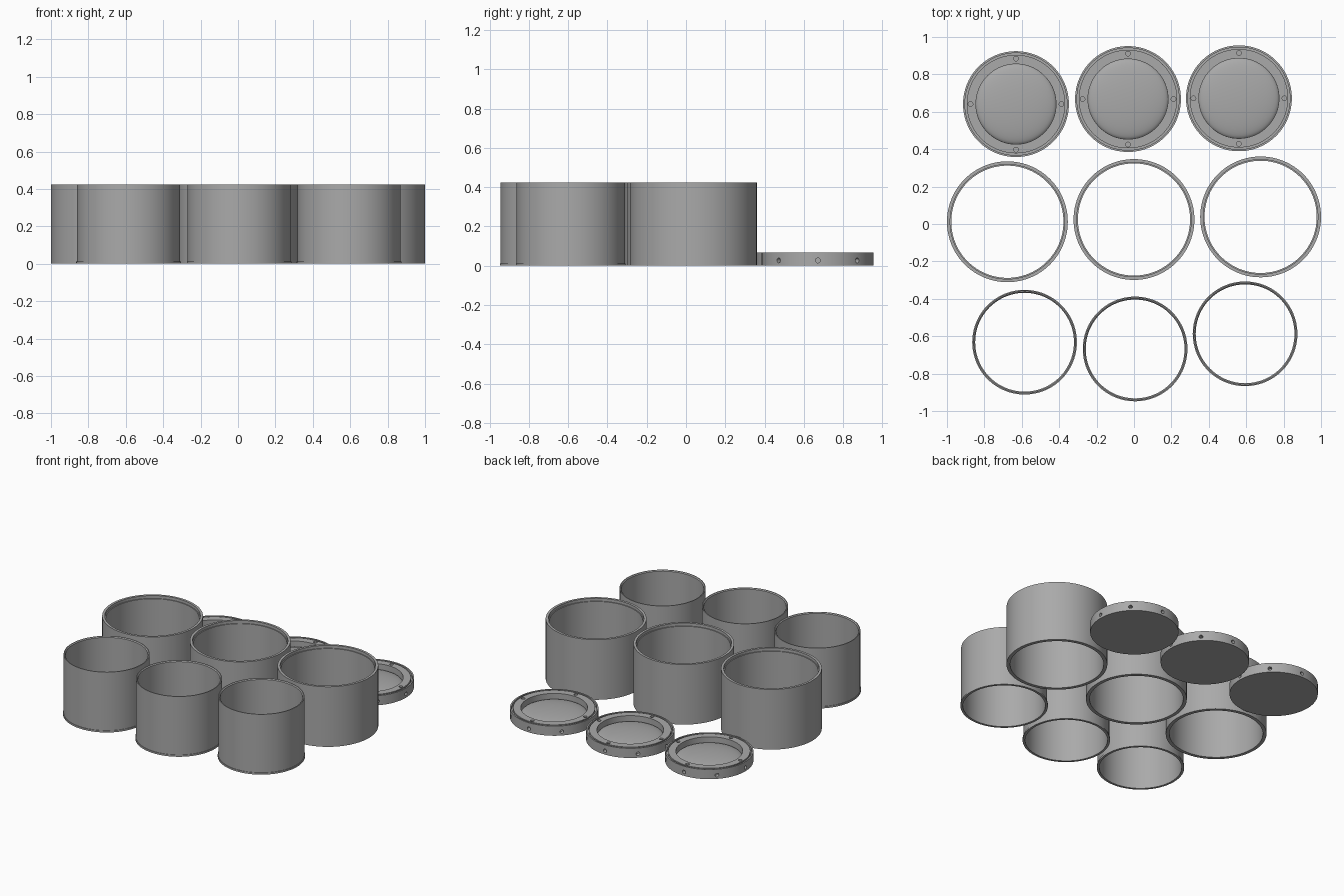
import bpy, bmesh, math
from mathutils import Matrix, Vector

if "Cube" in bpy.data.objects:
    bpy.data.objects.remove(bpy.data.objects["Cube"])

SEGMENTS = 96
grey = bpy.data.materials.new("plain_grey")
grey.diffuse_color = (0.40, 0.40, 0.40, 1)
grey.use_nodes = True
grey.node_tree.nodes["Principled BSDF"].inputs["Base Color"].default_value = grey.diffuse_color


def shade(obj):
    bpy.ops.object.select_all(action='DESELECT')
    obj.select_set(True)
    bpy.context.view_layer.objects.active = obj
    bpy.ops.object.shade_smooth_by_angle(angle=math.radians(25))


def lathe(name, profile, closed):
    """Spin an (r, z) profile about z; a closed profile makes a ring."""
    bm = bmesh.new()
    verts = [bm.verts.new((r, 0, z)) for r, z in profile]
    pairs = list(zip(verts, verts[1:]))
    if closed:
        pairs.append((verts[-1], verts[0]))
    edges = [bm.edges.new(p) for p in pairs]
    bmesh.ops.spin(bm, geom=verts + edges, cent=(0, 0, 0), axis=(0, 0, 1),
                   angle=math.tau, steps=SEGMENTS, use_merge=True)
    bmesh.ops.remove_doubles(bm, verts=bm.verts, dist=1e-5)
    bmesh.ops.recalc_face_normals(bm, faces=bm.faces)
    mesh = bpy.data.meshes.new(name)
    bm.to_mesh(mesh)
    bm.free()
    mesh.materials.append(grey)
    obj = bpy.data.objects.new(name, mesh)
    bpy.context.collection.objects.link(obj)
    return obj


def place(obj, centres):
    """Put the part at the first centre and linked copies at the others."""
    shade(obj)
    for i, (x, y) in enumerate(centres):
        part = obj if i == 0 else obj.copy()
        if i:
            bpy.context.collection.objects.link(part)
            part.name = f"{obj.name}_{i + 1}"
        part.location = (x, y, 0)


# Wide sleeves: plain tubes with a small step inside the mouth
sleeve = lathe("wide_sleeve", [
    (0.323, 0), (0.323, 0.425), (0.306, 0.425), (0.306, 0.405),
    (0.300, 0.405), (0.300, 0)], True)
place(sleeve, [(-0.677, 0.012), (0, 0.024), (0.677, 0.038)])

# Narrow sleeves: thinner tubes with a slight foot flange
inner = lathe("narrow_sleeve", [
    (0.280, 0), (0.280, 0.012), (0.276, 0.012), (0.276, 0.425),
    (0.270, 0.425), (0.264, 0.419), (0.264, 0)], True)
place(inner, [(-0.585, -0.632), (0.006, -0.668), (0.594, -0.587)])

# Lid: outer wall, sealing groove, flat ring and sunken dome
dome = [(0.214 * math.sin(a), 0.022 + 0.034 * math.cos(a))
        for a in (math.pi / 2 * (1 - i / 14) for i in range(15))]
dome[-1] = (0, dome[-1][1])
lid = lathe("lid", [
    (0, 0), (0.283, 0), (0.283, 0.068), (0.273, 0.068), (0.273, 0.045),
    (0.263, 0.045), (0.263, 0.068), (0.214, 0.068)] + dome, False)

# Screw holes: eight around the wall, four in the ring
bm = bmesh.new()


def hole(position, direction, depth):
    turn = Vector(direction).to_track_quat('Z', 'Y').to_matrix().to_4x4()
    bmesh.ops.create_cone(bm, cap_ends=True, segments=20, radius1=0.0125,
                          radius2=0.0125, depth=depth,
                          matrix=Matrix.Translation(position) @ turn)


for k in range(8):
    c, s = math.cos(k * math.pi / 4), math.sin(k * math.pi / 4)
    hole((c * 0.283, s * 0.283, 0.027), (c, s, 0), 0.06)
    if k % 2 == 0:
        hole((c * 0.243, s * 0.243, 0.068), (0, 0, 1), 0.04)
cut_mesh = bpy.data.meshes.new("hole_cutter")
bm.to_mesh(cut_mesh)
bm.free()
cut_mesh.materials.append(grey)
cutter = bpy.data.objects.new("hole_cutter", cut_mesh)
cutter.hide_render = True
bpy.context.collection.objects.link(cutter)
mod = lid.modifiers.new("holes", 'BOOLEAN')
mod.operation = 'DIFFERENCE'
mod.solver = 'EXACT'
mod.object = cutter
graph = bpy.context.evaluated_depsgraph_get()
lid_mesh = bpy.data.meshes.new_from_object(lid.evaluated_get(graph))
lid.modifiers.clear()
lid.data = lid_mesh
bpy.data.objects.remove(cutter)
place(lid, [(-0.631, 0.641), (-0.032, 0.668), (0.561, 0.672)])
